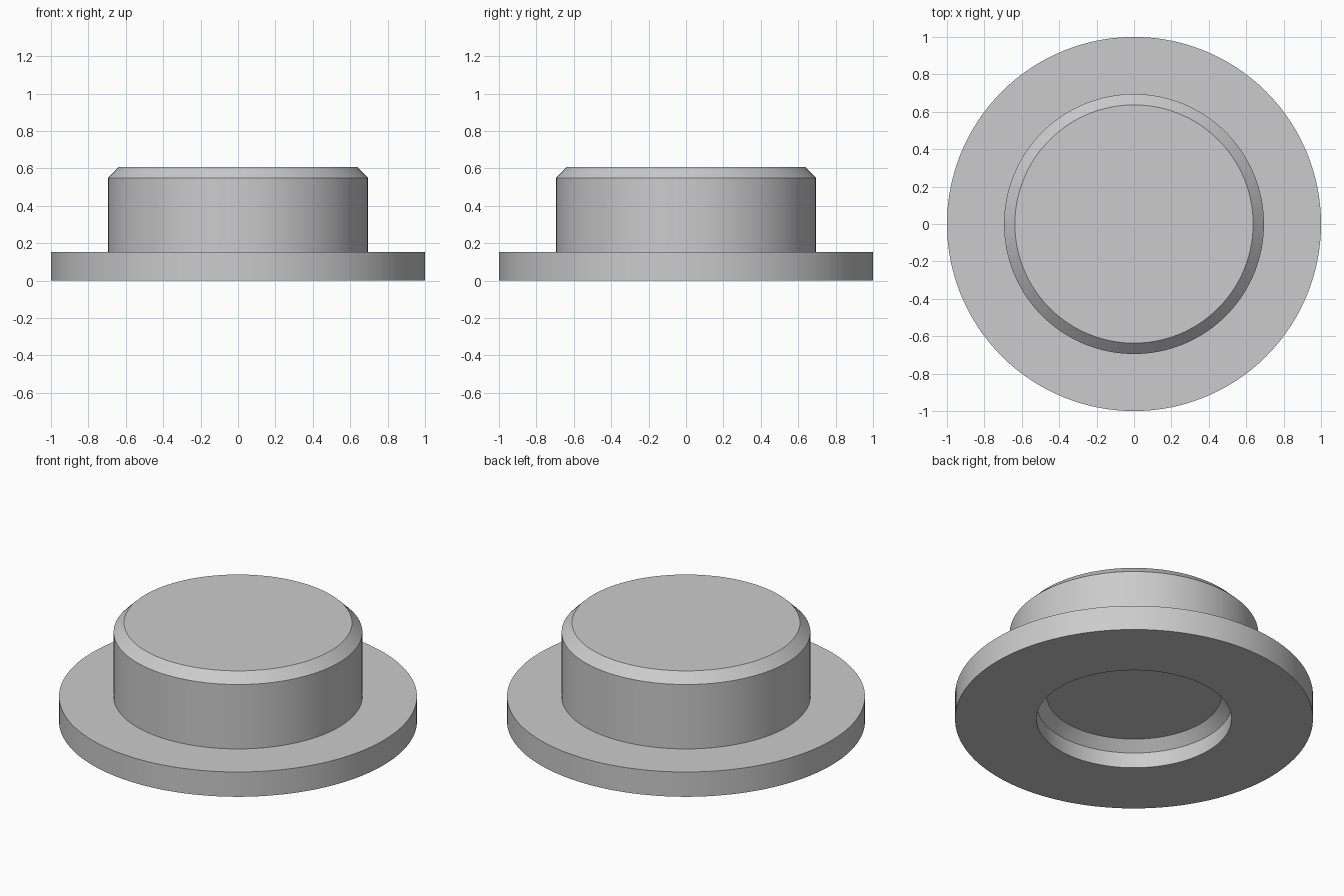
import bpy
import bmesh
import math

cube = bpy.data.objects.get("Cube")
if cube:
    bpy.data.objects.remove(cube, do_unlink=True)

SEGMENTS = 128

# Single plain grey
grey = bpy.data.materials.new("plain_grey")
grey.use_nodes = True
colour = (0.6, 0.6, 0.6, 1.0)
grey.diffuse_color = colour
grey.node_tree.nodes["Principled BSDF"].inputs["Base Color"].default_value = colour


def lathe(name, profile):
    """Revolve a (radius, height) profile about z, capping both ends."""
    bm = bmesh.new()
    rings = []
    for radius, z in profile:
        angles = [math.tau * i / SEGMENTS for i in range(SEGMENTS)]
        rings.append([bm.verts.new((radius * math.cos(a), radius * math.sin(a), z))
                      for a in angles])
    for low, high in zip(rings, rings[1:]):
        for i in range(SEGMENTS):
            j = (i + 1) % SEGMENTS
            bm.faces.new((low[i], low[j], high[j], high[i]))
    bm.faces.new(rings[0])
    bm.faces.new(rings[-1])
    bmesh.ops.recalc_face_normals(bm, faces=bm.faces)
    mesh = bpy.data.meshes.new(name)
    bm.to_mesh(mesh)
    bm.free()
    mesh.materials.append(grey)
    obj = bpy.data.objects.new(name, mesh)
    bpy.context.collection.objects.link(obj)
    bpy.ops.object.select_all(action="DESELECT")
    obj.select_set(True)
    bpy.context.view_layer.objects.active = obj
    bpy.ops.object.shade_smooth_by_angle(angle=math.radians(30))
    return obj


# Flanged plug: chamfered recess underneath, wide flange, chamfered boss on top
lathe("flanged_plug", [
    (0.488, 0.152), (0.545, 0.095), (0.545, 0),   # recess
    (1, 0), (1, 0.153),                           # flange
    (0.695, 0.153), (0.695, 0.55), (0.637, 0.607),  # boss
])
